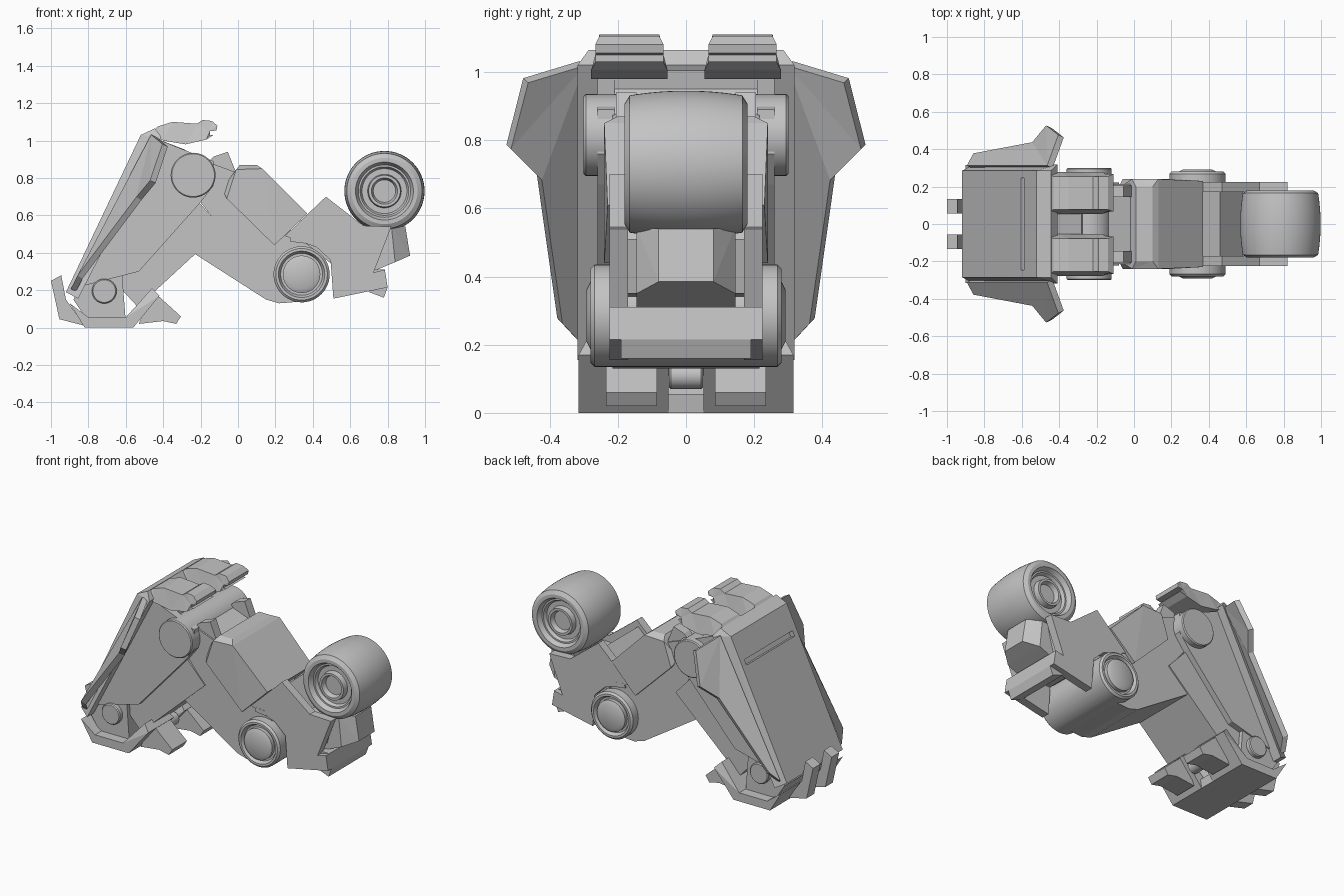
import bpy, bmesh, math
from mathutils import Vector

default_cube = bpy.data.objects.get("Cube")
if default_cube:
    bpy.data.objects.remove(default_cube, do_unlink=True)

grey = bpy.data.materials.new("plain grey")
grey.use_nodes = True
grey.diffuse_color = (.55, .55, .55, 1)
grey.node_tree.nodes["Principled BSDF"].inputs["Base Color"].default_value = grey.diffuse_color

# Joint centres in the side plane (x, z)
hip = Vector((-.24, .815))
knee = Vector((.34, .285))
ankle = Vector((-.715, .195))
axle = Vector((.783, .73))


def finish(name, bm, mirror=False):
    """Turn a bmesh into a grey object, optionally mirrored across the middle plane."""
    bmesh.ops.recalc_face_normals(bm, faces=bm.faces)
    mesh = bpy.data.meshes.new(name)
    bm.to_mesh(mesh)
    bm.free()
    mesh.materials.append(grey)
    part = bpy.data.objects.new(name, mesh)
    bpy.context.collection.objects.link(part)
    if mirror:
        modifier = part.modifiers.new("mirror", 'MIRROR')
        modifier.use_axis = (False, True, False)
        modifier.use_mirror_merge = False
    return part


def prism(name, profile, half_width, offset=0):
    """Extrude a side profile of (x, z[, own half width]) along y; off-centre parts are mirrored."""
    bm = bmesh.new()
    near, far = [], []
    for x, z, *own in profile:
        reach = own[0] if own else half_width
        near.append(bm.verts.new((x, offset - reach, z)))
        far.append(bm.verts.new((x, offset + reach, z)))
    caps = [bm.faces.new(near), bm.faces.new(far)]
    for i in range(len(near)):
        bm.faces.new((near[i - 1], near[i], far[i], far[i - 1]))
    for cap in caps:
        cap.normal_update()
    bmesh.ops.triangulate(bm, faces=caps)
    return finish(name, bm, mirror=offset != 0)


def bar(name, start, end, thickness, half_width):
    """Straight slab running from start to end in the side plane."""
    start, end = Vector(start), Vector(end)
    along = (end - start).normalized()
    side = Vector((-along.y, along.x)) * thickness / 2
    return prism(name, [start + side, end + side, end - side, start - side], half_width)


def arc(centre, radius, first, last, steps):
    """Points on an arc, angles in degrees."""
    angles = [math.radians(first + (last - first) * i / steps) for i in range(steps + 1)]
    return [centre + radius * Vector((math.cos(a), math.sin(a))) for a in angles]


def lathe(name, centre, half_profile, segments=48):
    """Turn a (y, radius) half profile around the y axis, the same on both sides."""
    profile = [(-y, r) for y, r in reversed(half_profile)] + half_profile
    bm = bmesh.new()
    rings = []
    for y, radius in profile:
        circle = arc(centre, radius, 0, 360, segments)[:-1]
        rings.append([bm.verts.new((p.x, y, p.y)) for p in circle])
    for a, b in zip(rings, rings[1:]):
        for i in range(segments):
            bm.faces.new((a[i - 1], a[i], b[i], b[i - 1]))
    bm.faces.new(rings[0])
    bm.faces.new(rings[-1])
    part = finish(name, bm)
    bpy.ops.object.select_all(action='DESELECT')
    part.select_set(True)
    bpy.context.view_layer.objects.active = part
    bpy.ops.object.shade_smooth_by_angle(angle=math.radians(28))


def disc(name, centre, radius, depth, edge=.006, hub=0):
    """Chamfered round joint, with an optional recess around a raised hub."""
    profile = [(depth - edge, radius), (depth, radius - edge)]
    if hub:
        floor = depth - 2 * edge
        profile += [(depth, hub + 2 * edge), (floor, hub + edge), (floor, hub),
                    (depth, hub), (depth + edge, hub - 2 * edge)]
    lathe(name, centre, profile)


# Wheel: bulging tread, stepped rim and hollow hub
tread = [(y, .215 - y * y / 2) for y in (.03, .07, .11, .14, .165)]
rim = [(.18, .177), (.18, .155), (.15, .14), (.15, .13), (.13, .12)]
hub = [(.13, .09), (.165, .085), (.165, .07), (.135, .06)]
lathe("wheel", axle, tread + rim + hub, 64)

# Wheel bracket
prism("bracket_cheek", [(.25, .49), (.47, .7), (.67, .545), (.82, .54), (.725, .295),
                        (.785, .31), (.8, .215), (.51, .155), (.495, .36), (.42, .43)],
      half_width=.027, offset=.197)
prism("bracket_web", [(.3, .5), (.46, .66), (.58, .5), (.78, .51), (.74, .35), (.5, .34)], .17)
prism("bracket_crossbar", [(.7, .31), (.785, .31), (.8, .215), (.78, .16), (.7, .19)], .19)
prism("bracket_toe", [(.7, .54), (.82, .545), (.895, .54, .08), (.92, .385, .08),
                      (.84, .35), (.72, .3)], .145)

# Thigh: link wrapping round the knee, with a chamfered cover
thigh_end = arc(knee, .15, -100, 40, steps=10)
prism("thigh_link", [(-.2, .9), (-.2, .67), (-.09, .53), (-.24, .4), (.15, .15), (.22, .13)]
      + thigh_end + [(.3, .5), (-.01, .83)], .215)
prism("thigh_tip", [(-.18, .86), (-.13, .915), (-.055, .94), (-.01, .83), (-.08, .75)],
      half_width=.03, offset=.175)
prism("thigh_cover", [(.01, .87, .2), (.1, .87, .2), (.13, .85), (.37, .61, .23), (.195, .44),
                      (-.06, .69), (-.085, .74, .19), (-.01, .845)], .24)
bar("thigh_cover_lip", (.28, .475), (.36, .465), thickness=.03, half_width=.225)

# Round joints
disc("knee_joint", knee, radius=.15, depth=.28, edge=.012, hub=.1)
disc("hip_joint", hip, radius=.12, depth=.3)
disc("ankle_joint", ankle, radius=.066, depth=.28)
disc("heel_pin", Vector((-.49, .11)), radius=.04, depth=.05)

# Shin
bar("shin_core", (-.6, .18), (-.145, .6), thickness=.19, half_width=.223)
shin_back = [(-.2, .67), (-.53, .3), (-.84, .22), (-.46, 1.02)]
prism("shin_filler", shin_back + [(-.28, .95)], .21)
prism("shin_side", shin_back + [(-.25, .935), (-.13, .89), (-.13, .76)], half_width=.025, offset=.235)

# Front armour panel with a slot
panel = prism("armour_panel", [(-.92, .19), (-.52, 1.03), (-.445, 1.065), (-.41, 1.02, .318),
                               (-.855, .155, .318)], .285)
cutter = bar("slot_cutter", (-.63, .885), (-.57, .857), thickness=.035, half_width=.245)
cutter.hide_render = True
cutter.display_type = 'WIRE'
slot = panel.modifiers.new("slot", 'BOOLEAN')
slot.operation = 'DIFFERENCE'
slot.object = cutter

# Flared armour wings
bm = bmesh.new()
root_top, tip_top, tip, waist, low, root_low = [bm.verts.new(v) for v in (
    (-.45, .305, 1.025), (-.39, .47, .975), (-.455, .52, .78),
    (-.53, .43, .69), (-.845, .37, .27), (-.88, .305, .2))]
bm.faces.new((root_top, tip_top, tip))
bm.faces.new((root_top, tip, waist))
bm.faces.new((root_top, waist, low, root_low))
wing = finish("armour_wing", bm, mirror=True)
shell = wing.modifiers.new("thickness", 'SOLIDIFY')
shell.thickness = .035
shell.offset = 0

# Knee guards on top: narrow crest, wide skirt, notched at the end
crest = [(x, z, .088) for x, z in ((-.43, 1.075), (-.35, 1.1), (-.22, 1.09), (-.19, 1.11), (-.14, 1.105))]
notch = [(x, z, .1) for x, z in ((-.11, 1.08), (-.115, 1.055), (-.15, 1.05), (-.15, 1.03), (-.13, 1.03))]
prism("knee_guard", [(-.47, 1.03)] + crest + notch + [(-.17, 1.005), (-.28, .98), (-.4, 1)],
      half_width=.112, offset=.166)

# Foot: sole with a split, raised heel
prism("foot_sole", [(-.9, .13), (-.82, 0), (-.56, 0), (-.55, .055), (-.8, .055)], .315)
prism("foot_heel", [(-.56, 0), (-.42, .17), (-.46, .21, .11), (-.6, .055)],
      half_width=.132, offset=.183)
prism("ankle_block", [(-.88, .15), (-.8, .03), (-.6, .03), (-.62, .29), (-.82, .27)], .25)
prism("toe_hook", [(-1, .25), (-.945, .28), (-.92, .15), (-.82, .01), (-.955, .045)],
      half_width=.038, offset=.095)
prism("heel_spur", [(-.53, .02), (-.46, .2), (-.305, .06), (-.33, .02), (-.4, .035)],
      half_width=.075, offset=.16)
